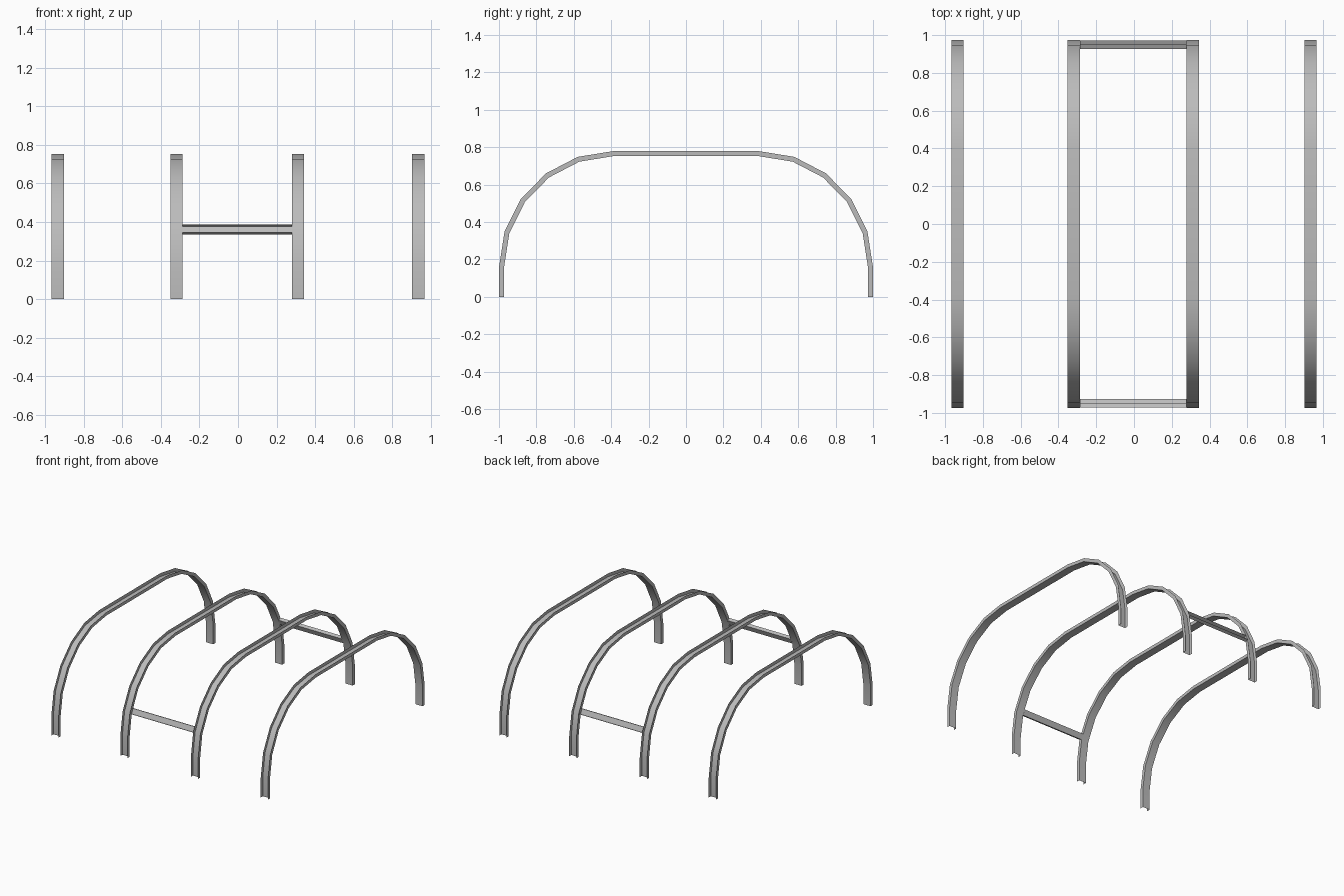
import bpy
import math
from mathutils import Vector

cube = bpy.data.objects.get("Cube")
if cube:
    bpy.data.objects.remove(cube, do_unlink=True)

# Single painted metal colour
steel = bpy.data.materials.new("grey_steel")
steel.use_nodes = True
colour = (0.5, 0.5, 0.5, 1)
steel.diffuse_color = colour
steel.node_tree.nodes["Principled BSDF"].inputs["Base Color"].default_value = colour

FLANGE = 0.027      # depth of the channel flanges
HALF_WIDTH = 0.032  # half the width of an arch


def sheet(name, rows):
    """Skin a thin open sheet over equal rows of points."""
    n = len(rows[0])
    verts = [p for row in rows for p in row]
    faces = [(r * n + j, r * n + j + 1, (r + 1) * n + j + 1, (r + 1) * n + j)
             for r in range(len(rows) - 1) for j in range(n - 1)]
    mesh = bpy.data.meshes.new(name)
    mesh.from_pydata(verts, [], faces)
    mesh.materials.append(steel)
    obj = bpy.data.objects.new(name, mesh)
    bpy.context.collection.objects.link(obj)
    bpy.ops.object.select_all(action="DESELECT")
    obj.select_set(True)
    bpy.context.view_layer.objects.active = obj
    bpy.ops.object.shade_smooth_by_angle(angle=math.radians(30))
    return obj


def arch_path(inset):
    """Side outline: upright foot, rounded shoulder, flat top, mirrored."""
    flat, knee, ry, rz = 0.39, 0.157, 0.61 - inset, 0.622 - inset
    half = [(-flat - ry, 0)]
    for i in range(6):
        a = math.radians(18 * i)
        half.append((-flat - ry * math.cos(a), knee + rz * math.sin(a)))
    return half + [(-y, z) for y, z in reversed(half)]


# Four channel arches, open side outward
for name, cx in (("right_outer_arch", -0.935), ("right_inner_arch", -0.319),
                 ("left_inner_arch", 0.311), ("left_outer_arch", 0.935)):
    x0, x1 = cx - HALF_WIDTH, cx + HALF_WIDTH
    rows = [[(x0, *out), (x0, *web), (x1, *web), (x1, *out)]
            for out, web in zip(arch_path(0), arch_path(FLANGE))]
    sheet(name, rows)

# Two channel crossbars between the inner arches, tilted to follow them
tilt = math.radians(24)
along = Vector((-math.sin(tilt), math.cos(tilt)))
outward = Vector((math.cos(tilt), math.sin(tilt))) * FLANGE
low = Vector((0.946, 0.335))
high = low + along * 0.045
section = [low + outward, low, high, high + outward]
for name, side in (("front_crossbar", -1), ("back_crossbar", 1)):
    ends = (-0.287, 0.279)[::-side]
    # rows run up the section so that the web faces outward
    sheet(name, [[(x, side * p.x, p.y) for x in ends] for p in section])
